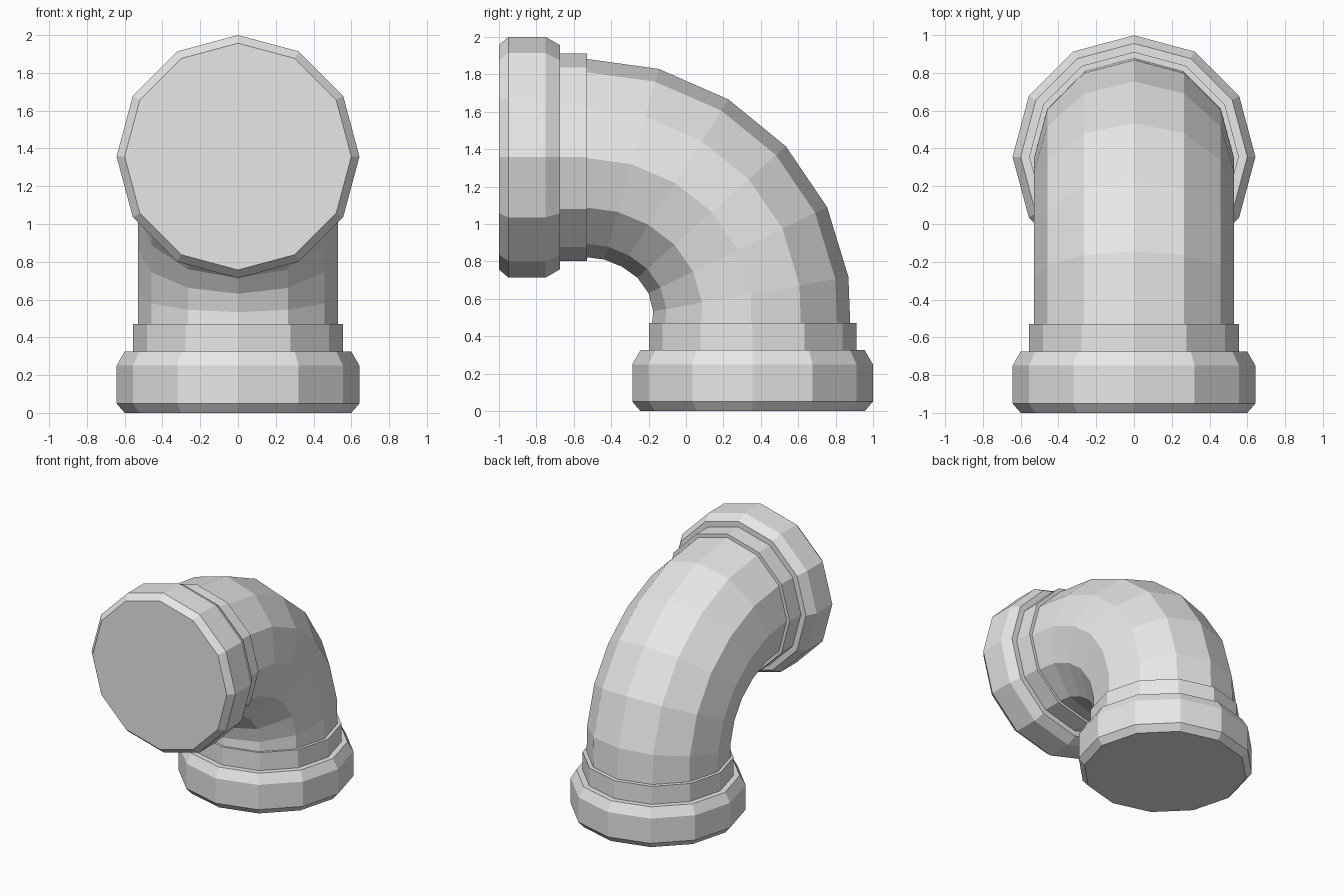
import bpy, bmesh
from math import sin, cos, pi, radians
from mathutils import Matrix, Vector

cube = bpy.data.objects.get("Cube")
if cube:
    bpy.data.objects.remove(cube, do_unlink=True)

SIDES = 12
GREY = (0.8, 0.8, 0.8, 1.0)
grey = bpy.data.materials.new("plain grey")
grey.use_nodes = True
grey.diffuse_color = GREY
grey.node_tree.nodes["Principled BSDF"].inputs["Base Color"].default_value = GREY


def tube(name, frames):
    """Skin a closed tube over (radius, matrix) rings lying in each matrix's xy plane."""
    bm = bmesh.new()
    rings = []
    for radius, matrix in frames:
        angles = [2 * pi * i / SIDES for i in range(SIDES)]
        rings.append([bm.verts.new(matrix @ Vector((radius * cos(a), radius * sin(a), 0)))
                      for a in angles])
    for low, high in zip(rings, rings[1:]):
        for i in range(SIDES):
            j = (i + 1) % SIDES
            bm.faces.new((low[i], low[j], high[j], high[i]))
    bm.faces.new(rings[0])
    bm.faces.new(rings[-1])
    bmesh.ops.recalc_face_normals(bm, faces=bm.faces)
    mesh = bpy.data.meshes.new(name)
    bm.to_mesh(mesh)
    bm.free()
    mesh.materials.append(grey)
    obj = bpy.data.objects.new(name, mesh)
    bpy.context.collection.objects.link(obj)
    return obj


# End fittings: bevelled collar with a narrower sleeve, (radius, distance from the open end)
PROFILE = [(0.6, 0), (0.643, 0.05), (0.643, 0.25), (0.6, 0.325),
           (0.555, 0.325), (0.555, 0.47)]
bottom = Matrix.Translation((0, 0.356, 0))
front = Matrix.Translation((0, -1, 1.357)) @ Matrix.Rotation(-pi / 2, 4, "X")
for name, place in (("bottom_fitting", bottom), ("front_fitting", front)):
    tube(name, [(r, place @ Matrix.Translation((0, 0, h))) for r, h in PROFILE])

# Elbow pipe: rings fanned around the bend centre, (degrees from the front end, bend radius)
BEND = [(0, 0.883), (16, 0.884), (32.5, 0.888), (48.5, 0.897),
        (64.3, 0.901), (80, 0.895), (90, 0.883)]
frames = []
for degrees, bend in BEND:
    turn = Matrix.Rotation(-radians(degrees) - pi / 2, 4, "X")
    centre = Vector((0, -0.535, 0.47)) + bend * Vector((0, sin(radians(degrees)), cos(radians(degrees))))
    frames.append((0.53, Matrix.Translation(centre) @ turn))
tube("elbow_pipe", frames)
